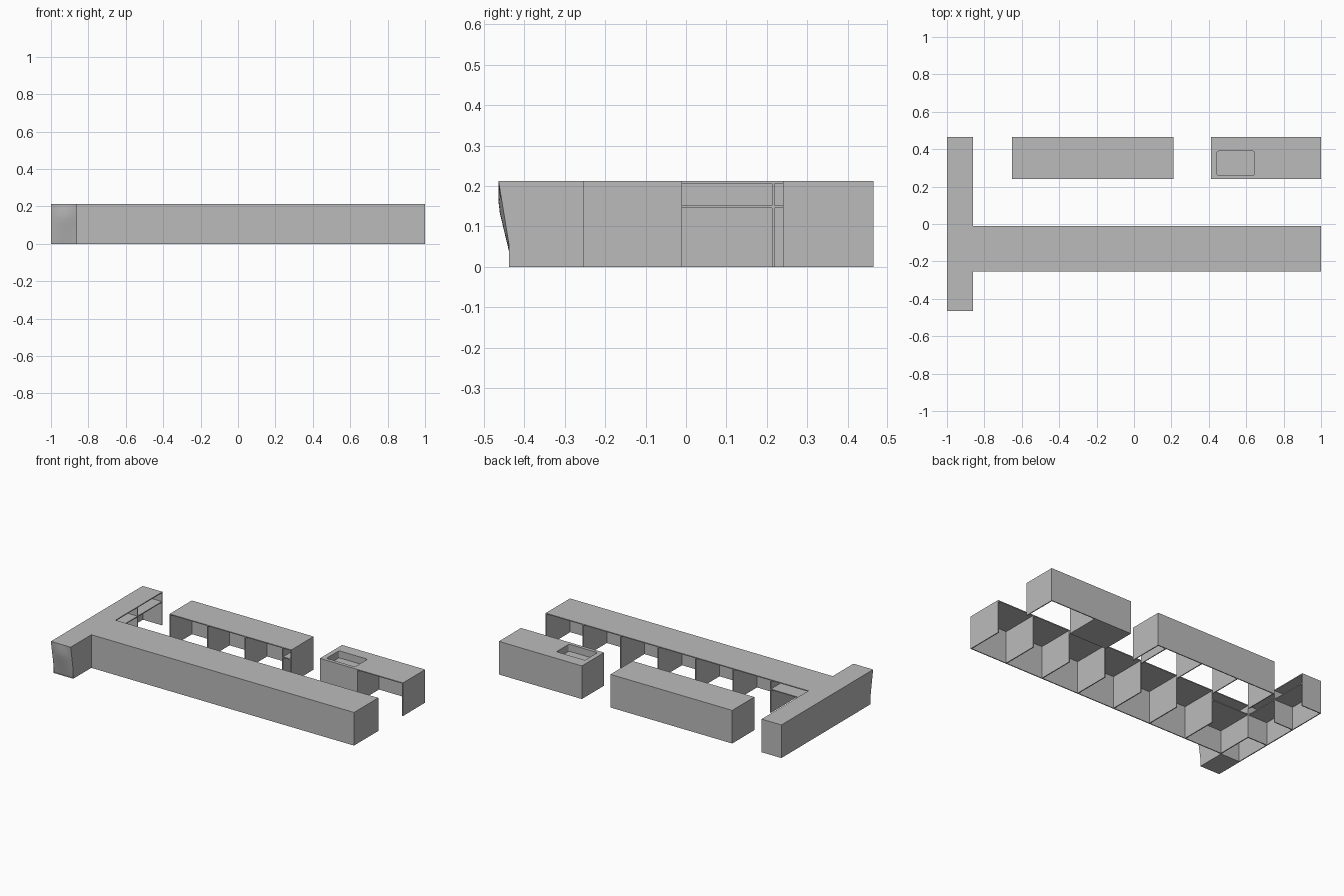
import bpy, bmesh, math

if "Cube" in bpy.data.objects:
    bpy.data.objects.remove(bpy.data.objects["Cube"])

grey = bpy.data.materials.new("plain_grey")
grey.use_nodes = True
grey.diffuse_color = (0.5, 0.5, 0.5, 1)
grey.node_tree.nodes["Principled BSDF"].inputs["Base Color"].default_value = (0.5, 0.5, 0.5, 1)

T = 0.006                  # wall and slab thickness
H = 0.212                  # overall height
SHELF = 0.146              # underside of the upper floor
WING = (-1.0, -0.86)       # wing in x
HALL = (-0.255, -0.01)     # long hall in y
BACK = (0.24, 0.464)       # rear blocks in y


def block(name, x, y, z, cuts=0):
    """Axis-aligned box from three (low, high) ranges."""
    bm = bmesh.new()
    bmesh.ops.create_cube(bm, size=1)
    if cuts:
        bmesh.ops.subdivide_edges(bm, edges=bm.edges[:], cuts=cuts, use_grid_fill=True)
    for v in bm.verts:
        v.co = [lo + (c + 0.5) * (hi - lo) for c, (lo, hi) in zip(v.co, (x, y, z))]
    mesh = bpy.data.meshes.new(name)
    bm.to_mesh(mesh)
    bm.free()
    mesh.materials.append(grey)
    ob = bpy.data.objects.new(name, mesh)
    bpy.context.collection.objects.link(ob)
    return ob


def partitions(name, xs, y):
    for i, x in enumerate(xs):
        block(f"{name}_{i + 1}", (x, x + T), y, (0, H - T))


roof = (H - T, H)
walls = (0, H - T)
shelf = (SHELF, SHELF + T)

# Long hall: open to the rear, seven equal bays
pitch = (1 - WING[1]) / 7
hall_x = (WING[1], 1)
block("hall_roof", hall_x, HALL, roof)
block("hall_front_wall", hall_x, (HALL[0], HALL[0] + T), walls)
inner = (HALL[0] + T, HALL[1])
partitions("hall_partition", [WING[1] + i * pitch for i in range(7)] + [1 - T], inner)
block("hall_upper_floor", (WING[1] + T, WING[1] + pitch), inner, shelf)

# Side wing: open on its inner side, with an upper floor
wing_y = (HALL[0], BACK[1])
block("wing_roof", WING, wing_y, roof)
block("wing_outer_wall", (WING[0], WING[0] + T), wing_y, walls)
wing_in = (WING[0] + T, WING[1])
for i, y in enumerate((HALL[1] - T, 0.213, BACK[1] - T)):
    block(f"wing_partition_{i + 1}", wing_in, (y, y + T), walls)
for i, (lo, hi) in enumerate(((HALL[0], HALL[1] - T), (HALL[1], 0.213), (0.213 + T, BACK[1] - T))):
    block(f"wing_upper_floor_{i + 1}", wing_in, (lo, hi), shelf)

# Solid wing nose with a leaning, slightly bulging end
nose = block("wing_nose", WING, (-0.464, HALL[0]), (0, H), cuts=7)
for v in nose.data.vertices:
    u = (v.co.x - WING[0]) / (WING[1] - WING[0])
    bulge = math.sin(math.pi * u)
    straight = 0.035 * (1 - v.co.z / H)
    full = 0.035 * max(0, 1 - v.co.z / SHELF)
    along = (HALL[0] - v.co.y) / (HALL[0] + 0.464)
    if along > 0.99:
        v.co.y += straight + (full - straight) * bulge
bpy.context.view_layer.objects.active = nose
nose.select_set(True)
bpy.ops.object.shade_smooth_by_angle(angle=math.radians(30))
nose.select_set(False)

# Rear middle block: open to the front
mid_x = (-0.652, 0.21)
rear_in = (BACK[0], BACK[1] - T)
block("middle_roof", mid_x, BACK, roof)
block("middle_back_wall", mid_x, (BACK[1] - T, BACK[1]), walls)
partitions("middle_partition", [mid_x[0] + i * pitch for i in range(4)] + [mid_x[1] - T], rear_in)
block("middle_upper_floor", (mid_x[0] + 3 * pitch + T, mid_x[1] - T), rear_in, shelf)

# Rear end block: solid part with a sunken basin, then an open bay
split = 0.412 + pitch
solid = block("end_solid", (0.412, split), BACK, (0, H))
block("end_roof", (split, 1), BACK, roof)
block("end_back_wall", (split, 1), (BACK[1] - T, BACK[1]), walls)
partitions("end_side_wall", [1 - T], rear_in)

# Rounded cutter for the basin
cutter = block("basin_cutter", (0.443, 0.645), (0.262, 0.389), (H - 0.045, H + 0.05))
bm = bmesh.new()
bm.from_mesh(cutter.data)
upright = [e for e in bm.edges if abs(e.verts[0].co.z - e.verts[1].co.z) > 0.01]
bmesh.ops.bevel(bm, geom=upright, offset=0.008, segments=3, affect='EDGES', profile=0.5)
bm.to_mesh(cutter.data)
bm.free()
cutter.hide_render = True
cutter.hide_set(True)
cut = solid.modifiers.new("basin", 'BOOLEAN')
cut.operation = 'DIFFERENCE'
cut.solver = 'EXACT'
cut.object = cutter
